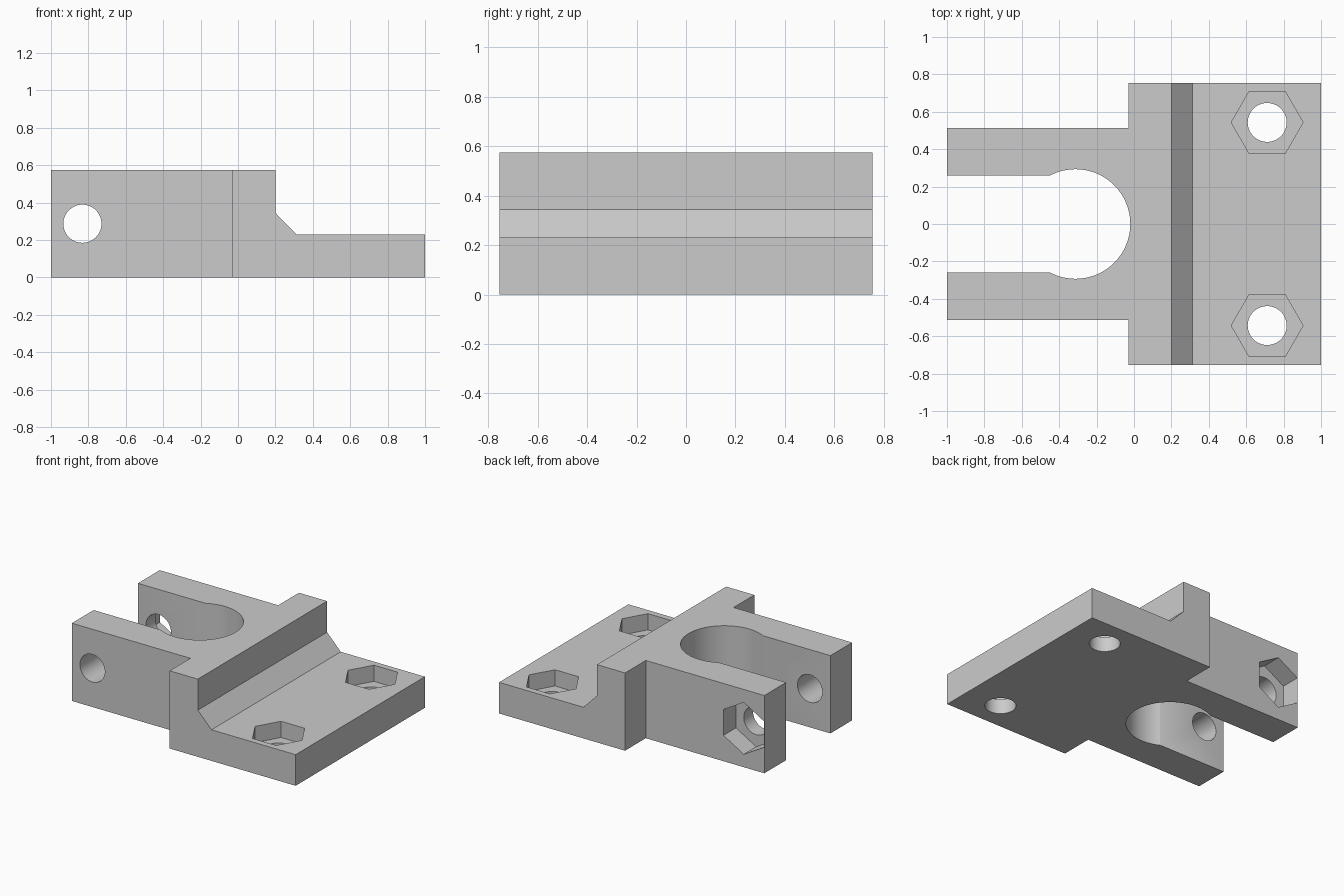
import bpy
import bmesh
from math import cos, sin, tau

if "Cube" in bpy.data.objects:
    bpy.data.objects.remove(bpy.data.objects["Cube"], do_unlink=True)

HEIGHT, HALF_W = 0.575, 0.755
ARM_OUT, ARM_IN = 0.513, 0.259
PIN_X, PIN_Z = -0.832, 0.287
BOLT_X, BOLT_Y = 0.712, 0.543
PLATE = 0.23


def prism(name, points, low, high, axis="Z"):
    """Extrude a 2D outline along Z, or an XZ outline along Y."""
    bm = bmesh.new()

    def place(u, v, t):
        return (u, v, t) if axis == "Z" else (u, t, v)
    bottom = [bm.verts.new(place(u, v, low)) for u, v in points]
    top = [bm.verts.new(place(u, v, high)) for u, v in points]
    bm.faces.new(bottom)
    bm.faces.new(top)
    for i in range(len(points)):
        j = (i + 1) % len(points)
        bm.faces.new((bottom[i], bottom[j], top[j], top[i]))
    bmesh.ops.recalc_face_normals(bm, faces=bm.faces)
    mesh = bpy.data.meshes.new(name)
    bm.to_mesh(mesh)
    bm.free()
    obj = bpy.data.objects.new(name, mesh)
    bpy.context.collection.objects.link(obj)
    return obj


def ring(u, v, radius, sides, turn=0.0):
    return [(u + radius * cos(tau * (i + turn) / sides),
             v + radius * sin(tau * (i + turn) / sides)) for i in range(sides)]


def rect(u0, u1, v0, v1):
    return [(u0, v0), (u1, v0), (u1, v1), (u0, v1)]


# Stepped side profile with a chamfer at the foot of the step
bracket = prism("clamp_bracket", [(-1, 0), (1, 0), (1, PLATE), (0.312, PLATE),
                                  (0.2, 0.345), (0.2, HEIGHT), (-1, HEIGHT)],
                -HALF_W, HALF_W, "Y")

# Slot between the arms and the round bore
cutters = [
    prism("slot_cutter", rect(-1.2, -0.313, -ARM_IN, ARM_IN), -0.1, 0.8),
    prism("bore_cutter", ring(-0.313, 0, 0.293, 96), -0.1, 0.8),
]
# Side notches, bolt holes and nut pockets on both sides
for s in (-1, 1):
    y0, y1 = sorted((s * ARM_OUT, s * 1.0))
    cutters += [
        prism("notch_cutter", rect(-1.2, -0.03, y0, y1), -0.1, 0.8),
        prism("bolt_cutter", ring(BOLT_X, s * BOLT_Y, 0.104, 64), -0.1, 0.4),
        prism("nut_cutter", ring(BOLT_X, s * BOLT_Y, 0.192, 6), PLATE - 0.12, 0.4),
    ]
# Cross pin hole and the nut pocket in the back arm
cutters += [
    prism("pin_cutter", ring(PIN_X, PIN_Z, 0.102, 64), -0.9, 0.9, "Y"),
    prism("pin_nut_cutter", ring(PIN_X, PIN_Z, 0.1915, 6, 0.5),
          ARM_OUT - 0.145, 0.9, "Y"),
]

bpy.ops.object.select_all(action="DESELECT")
bpy.context.view_layer.objects.active = bracket
bracket.select_set(True)
for cutter in cutters:
    mod = bracket.modifiers.new("cut", "BOOLEAN")
    mod.operation = "DIFFERENCE"
    mod.solver = "EXACT"
    mod.object = cutter
    bpy.ops.object.modifier_apply(modifier=mod.name)
    bpy.data.objects.remove(cutter, do_unlink=True)

# Single grey material
grey = bpy.data.materials.new("plain grey")
grey.use_nodes = True
colour = (0.6, 0.6, 0.6, 1)
grey.diffuse_color = colour
grey.node_tree.nodes["Principled BSDF"].inputs["Base Color"].default_value = colour
bracket.data.materials.clear()
bracket.data.materials.append(grey)
bpy.ops.object.shade_smooth_by_angle()
